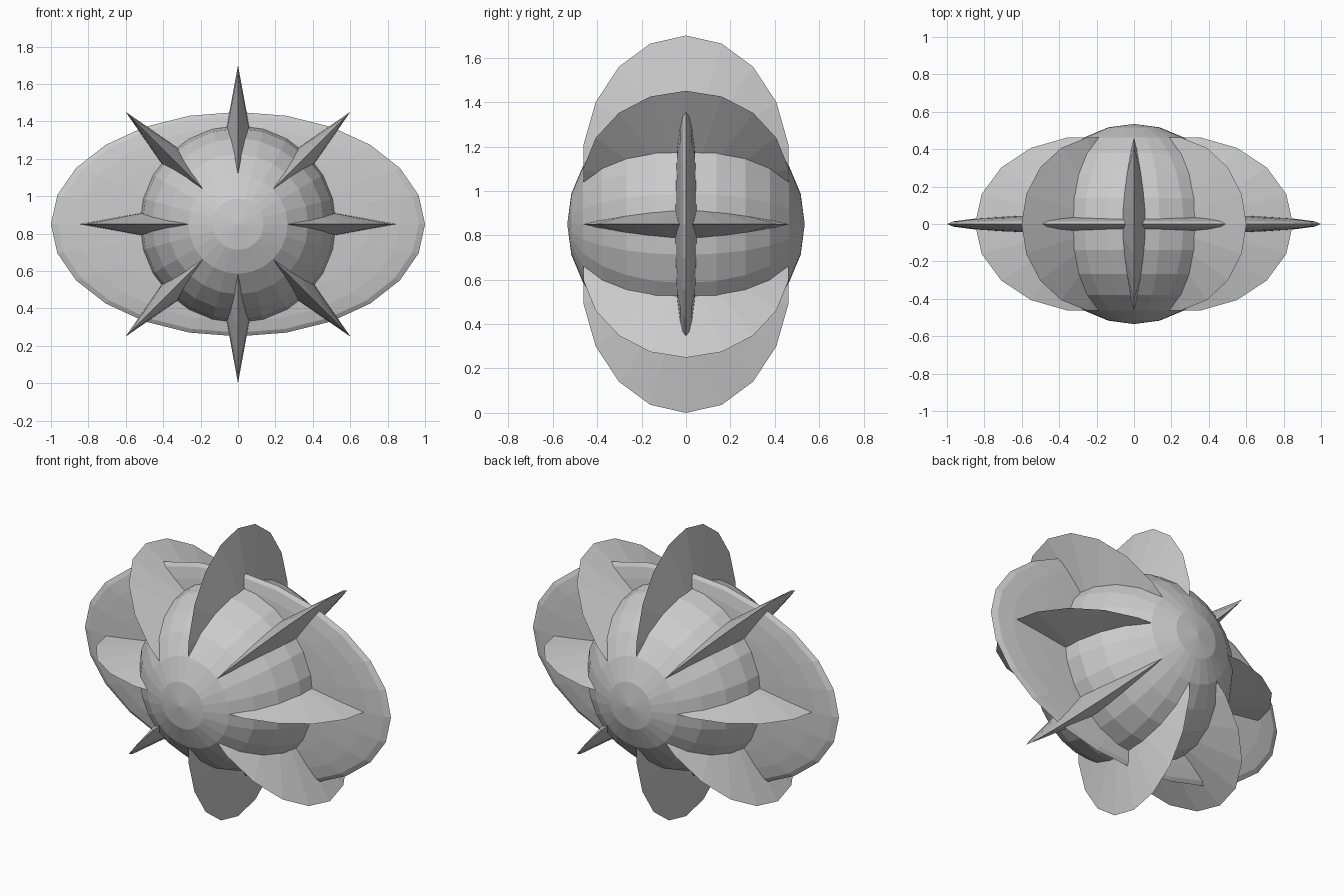
import bpy, math
from mathutils import Matrix

cube = bpy.data.objects.get("Cube")
if cube:
    bpy.data.objects.remove(cube, do_unlink=True)

CENTRE = Matrix.Translation((0, 0, 0.85))

grey = bpy.data.materials.new("plain_grey")
grey.use_nodes = True
colour = (0.6, 0.6, 0.6, 1)
grey.diffuse_color = colour
grey.node_tree.nodes["Principled BSDF"].inputs["Base Color"].default_value = colour


def finish(name, matrix):
    """Name the active object, bake its placement and colour it."""
    ob = bpy.context.object
    ob.name = name
    ob.data.transform(matrix)
    ob.matrix_world = Matrix.Identity(4)
    ob.data.materials.append(grey)
    return ob


def ball(name, scale):
    """Faceted ball with its poles facing front and back."""
    bpy.ops.mesh.primitive_uv_sphere_add(segments=24, ring_count=12, radius=1)
    turn = Matrix.Rotation(math.pi / 2, 4, "X")
    finish(name, CENTRE @ Matrix.Diagonal((*scale, 1)) @ turn)


def fin(name, angle):
    """Oval blade, thick at its middle and sharp at its rim."""
    reach, half_width, half_thick, offset = 0.6, 0.47, 0.11, 0.25
    sides = 18
    outline = [(reach * math.cos(a) + offset, half_width * math.sin(a), 0)
               for a in (math.tau * i / sides for i in range(sides))]
    verts = outline + [(offset, 0, half_thick), (offset, 0, -half_thick)]
    faces = []
    for i in range(sides):
        j = (i + 1) % sides
        faces += [(i, j, sides), (j, i, sides + 1)]
    mesh = bpy.data.meshes.new(name)
    mesh.from_pydata(verts, [], faces)
    ob = bpy.data.objects.new(name, mesh)
    bpy.context.collection.objects.link(ob)
    bpy.context.view_layer.objects.active = ob
    finish(name, CENTRE @ Matrix.Rotation(angle, 4, "Y"))


# Round core and the thin oval disc around it
ball("core", (0.53, 0.535, 0.53))
ball("wide_disc", (1.0, 0.055, 0.6))

# Eight blades spread evenly around the front-to-back axis
for n in range(8):
    fin(f"fin_{n + 1}", n * math.pi / 4)
